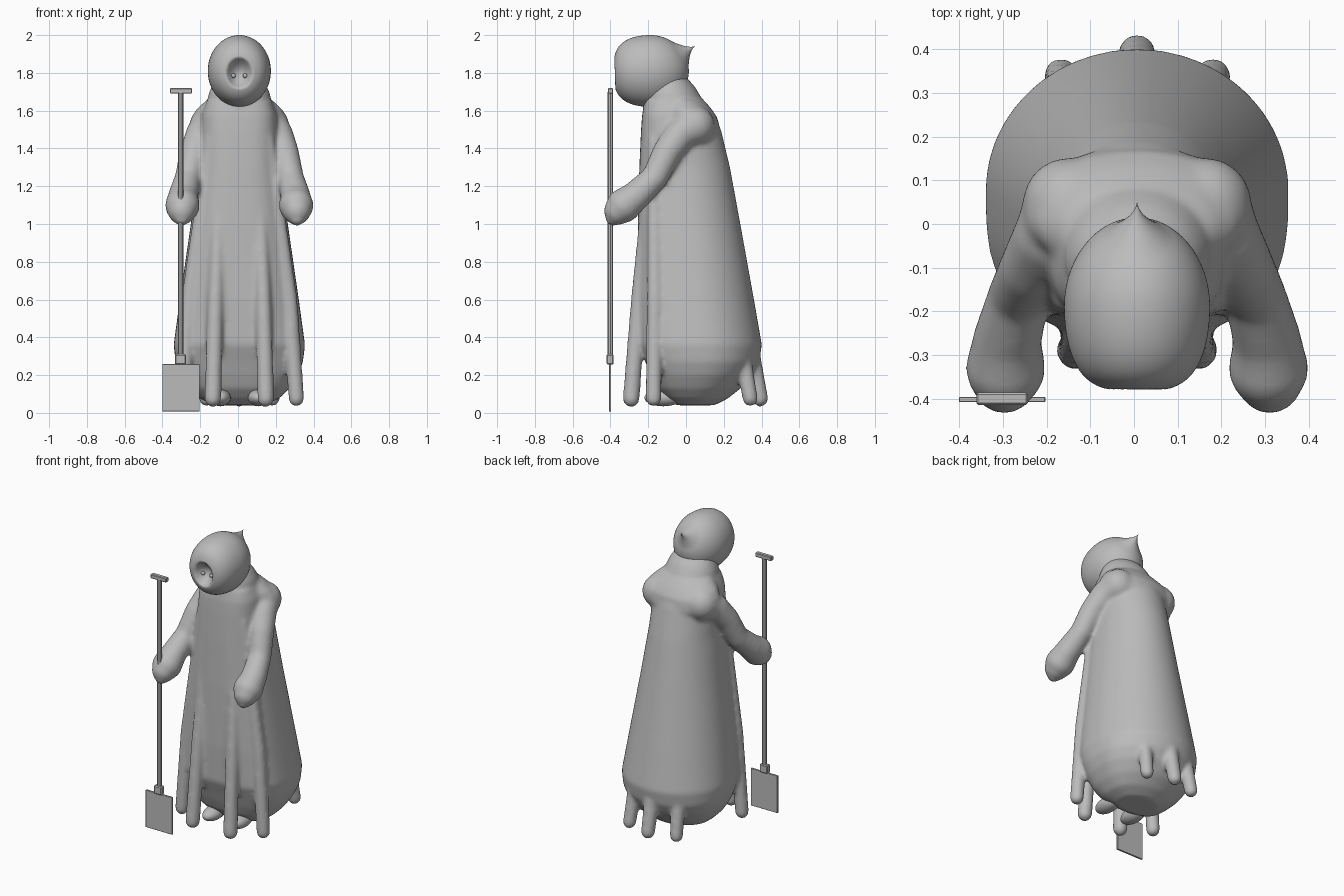
import bpy, bmesh, math
from mathutils import Vector, Matrix

cube = bpy.data.objects.get("Cube")
if cube:
    bpy.data.objects.remove(cube)

GREY = (0.5, 0.5, 0.5, 1)
mat = bpy.data.materials.new("plain grey")
mat.use_nodes = True
mat.diffuse_color = GREY
mat.node_tree.nodes["Principled BSDF"].inputs["Base Color"].default_value = GREY
CX = 0.007  # figure's centre line


def finish(name, bm, smooth=True):
    bmesh.ops.recalc_face_normals(bm, faces=bm.faces)
    mesh = bpy.data.meshes.new(name)
    bm.to_mesh(mesh)
    bm.free()
    mesh.materials.append(mat)
    obj = bpy.data.objects.new(name, mesh)
    bpy.context.collection.objects.link(obj)
    if smooth:
        mesh.polygons.foreach_set("use_smooth", [True] * len(mesh.polygons))
    return obj


def ball(bm, centre, size, segs=24):
    m = Matrix.Translation(centre) @ Matrix.Diagonal((*size, 1))
    return bmesh.ops.create_uvsphere(bm, u_segments=segs, v_segments=segs * 2 // 3,
                                     radius=1, matrix=m)["verts"]


def limb(bm, points):
    """Chain of tapered segments with round joints; points are (x, y, z, radius)."""
    for x, y, z, r in points:
        ball(bm, (x, y, z), (r, r, r))
    for a, b in zip(points, points[1:]):
        p, q = Vector(a[:3]), Vector(b[:3])
        turn = (q - p).to_track_quat('Z', 'Y').to_matrix().to_4x4()
        bmesh.ops.create_cone(bm, cap_ends=True, segments=24, radius1=a[3], radius2=b[3],
                              depth=(q - p).length,
                              matrix=Matrix.Translation((p + q) / 2) @ turn)


def loft(bm, rings, segs=64, square=1):
    """Closed skin over rings (z, half width, front y, back y); square < 1 flattens the front."""
    loops = []
    for z, w, front, back in rings:
        mid, loop = (front + back) / 2, []
        for i in range(segs):
            a = math.tau * i / segs
            c, s = math.cos(a), math.sin(a)
            e = square if s < 0 else 1
            x = math.copysign(abs(c) ** e, c) * w
            y = math.copysign(abs(s) ** e, s) * (back - front) / 2
            loop.append(bm.verts.new((CX + x, mid + y, z)))
        loops.append(loop)
    for lo, hi in zip(loops, loops[1:]):
        for i in range(segs):
            j = (i + 1) % segs
            bm.faces.new((lo[i], lo[j], hi[j], hi[i]))
    bm.faces.new(loops[0][::-1])
    bm.faces.new(loops[-1])


# Robe: bell-shaped body, yoke, cowl, sleeves and trailing tendrils melted into one skin
bm = bmesh.new()
loft(bm, [(0.04, 0.13, -0.05, 0.15), (0.075, 0.21, -0.11, 0.22), (0.13, 0.265, -0.16, 0.29),
          (0.2, 0.31, -0.19, 0.35), (0.27, 0.337, -0.215, 0.387), (0.36, 0.348, -0.25, 0.402),
          (0.6, 0.315, -0.258, 0.36), (1.0, 0.257, -0.255, 0.288), (1.3, 0.218, -0.247, 0.233),
          (1.5, 0.207, -0.238, 0.185), (1.58, 0.2, -0.232, 0.155), (1.65, 0.172, -0.218, 0.1)],
     square=0.68)
loft(bm, [(1.42, 0.19, -0.1, 0.16), (1.49, 0.245, -0.11, 0.18), (1.56, 0.258, -0.12, 0.168),
          (1.61, 0.225, -0.13, 0.135), (1.66, 0.17, -0.13, 0.09)])
loft(bm, [(1.55, 0.172, -0.225, 0.12), (1.64, 0.172, -0.228, 0.095), (1.69, 0.163, -0.228, 0.07),
          (1.73, 0.145, -0.21, 0.045), (1.79, 0.11, -0.19, -0.01)])
for s in (1, -1):
    def side(*pts):
        return [(CX + s * x, y, z, r) for x, y, z, r in pts]
    # sleeve and mitten
    limb(bm, side((0.155, 0.045, 1.52, 0.108), (0.2, -0.03, 1.475, 0.085),
                  (0.238, -0.1, 1.38, 0.077), (0.272, -0.165, 1.245, 0.07),
                  (0.298, -0.27, 1.145, 0.08), (0.301, -0.33, 1.098, 0.092),
                  (0.304, -0.36, 1.07, 0.075), (0.305, -0.387, 1.03, 0.041)))
    # front, side and back tendrils
    limb(bm, side((0.14, -0.29, 0.075, 0.045), (0.127, -0.25, 0.6, 0.042),
                  (0.1, -0.18, 1.4, 0.03)))
    limb(bm, side((0.302, -0.172, 0.075, 0.042), (0.265, -0.165, 0.6, 0.043),
                  (0.15, -0.17, 1.45, 0.035)))
    limb(bm, side((0.174, 0.34, 0.075, 0.041), (0.16, 0.3, 0.3, 0.044)))
limb(bm, [(CX, 0.393, 0.075, 0.043), (CX, 0.347, 0.3, 0.048)])
robe = finish("robe", bm)
remesh = robe.modifiers.new("meld", 'REMESH')
remesh.mode = 'VOXEL'
remesh.voxel_size = 0.011
remesh.use_smooth_shade = True
soften = robe.modifiers.new("soften", 'SMOOTH')
soften.factor = 0.5
soften.iterations = 14

# Head: rounded hood with a blunt front, a dished face and a peak drawn out behind
bm = bmesh.new()
root, tip = Vector((CX, -0.012, 1.91)), Vector((CX, 0.055, 1.945))
for v in ball(bm, (CX, -0.19, 1.81), (0.167, 0.205, 0.19), 96):
    t = (-0.19 - v.co.y) / 0.205
    if t > 0:
        v.co.y = -0.19 - 0.195 * (1.35 * t - 0.35 * t ** 3)
        d = ((v.co.x - CX) / 0.068) ** 2 + ((v.co.z - 1.8) / 0.083) ** 2
        if t > 0.5 and d < 1:
            v.co.y += 0.07 * (1 - d)
    pull = max(0, 1 - (v.co - root).length / 0.085) ** 1.5
    v.co += (tip - v.co) * pull
finish("head", bm)

# Eyes and feet
for s, word in ((1, "left"), (-1, "right")):
    bm = bmesh.new()
    ball(bm, (CX + s * 0.031, -0.336, 1.785), (0.012, 0.012, 0.012), 16)
    finish(word + "_eye", bm)
    bm = bmesh.new()
    ball(bm, (CX + s * 0.1, -0.12, 0.08), (0.055, 0.1, 0.045))
    finish(word + "_foot", bm)


# Spade
def block(name, centre, size):
    bm = bmesh.new()
    bmesh.ops.create_cube(bm, size=1, matrix=Matrix.Translation(centre)
                          @ Matrix.Diagonal((*size, 1)))
    bmesh.ops.bevel(bm, geom=bm.edges[:], offset=min(size) * 0.15, segments=1,
                    affect='EDGES')
    finish(name, bm, smooth=False)


block("spade_blade", (-0.302, -0.402, 0.133), (0.198, 0.012, 0.25))
block("spade_socket", (-0.304, -0.402, 0.283), (0.058, 0.036, 0.055))
block("spade_grip", (-0.302, -0.4, 1.705), (0.118, 0.028, 0.029))
bm = bmesh.new()
bmesh.ops.create_cone(bm, cap_ends=True, segments=8, radius1=0.0145, radius2=0.0145, depth=1.42,
                      matrix=Matrix.Translation((-0.303, -0.4, 0.99)))
finish("spade_shaft", bm, smooth=False)
